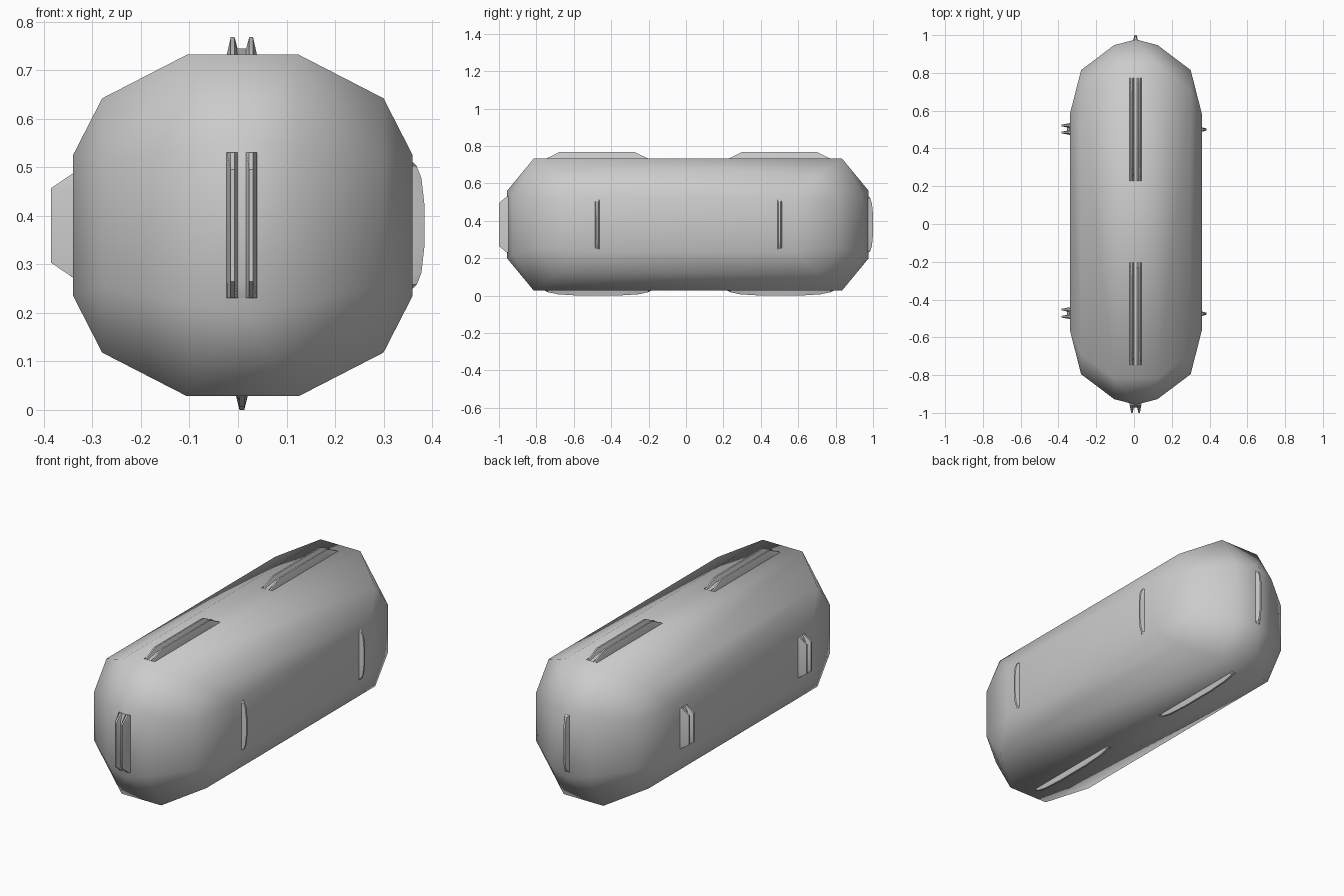
import bpy, bmesh, math
from mathutils import Vector

if "Cube" in bpy.data.objects:
    bpy.data.objects.remove(bpy.data.objects["Cube"])

CENTRE = Vector((0.01, 0.01, 0.38))


def finish(name, bm, angle):
    bmesh.ops.recalc_face_normals(bm, faces=bm.faces[:])
    mesh = bpy.data.meshes.new(name)
    bm.to_mesh(mesh)
    bm.free()
    ob = bpy.data.objects.new(name, mesh)
    bpy.context.collection.objects.link(ob)
    bpy.ops.object.select_all(action='DESELECT')
    ob.select_set(True)
    bpy.context.view_layer.objects.active = ob
    if angle is None:
        bpy.ops.object.shade_smooth()
    else:
        bpy.ops.object.shade_smooth_by_angle(angle=math.radians(angle))
    return ob


# Faceted capsule body: one corner mirrored to all eight, then hulled
corner = [(0.35, 0.57, 0.145), (0.29, 0.70, 0.262), (0.29, 0.805, 0.125),
          (0.115, 0.825, 0.352), (0.115, 0.937, 0.16), (0, 0.967, 0.18)]
points = {(x * sx, y * sy, z * sz) for x, y, z in corner
          for sx in (-1, 1) for sy in (-1, 1) for sz in (-1, 1)}
bm = bmesh.new()
for p in sorted(points):
    bm.verts.new(CENTRE + Vector(p))
bmesh.ops.convex_hull(bm, input=bm.verts[:])
bmesh.ops.dissolve_limit(bm, angle_limit=math.radians(1),
                         verts=bm.verts[:], edges=bm.edges[:])
finish("body", bm, None)


def rail(name, origin, out, along, profile, stations, height):
    """Loft a (width, height) profile; stations are (distance, height factor)."""
    out, along, origin = Vector(out), Vector(along), Vector(origin)
    side = out.cross(along)
    bm = bmesh.new()
    rings = []
    for t, k in stations:
        ring = []
        for w, h in profile:
            rise = h * height
            # the taper cuts off the crest and leaves the root buried
            rise = min(rise, k * height)
            ring.append(bm.verts.new(origin + side * w + out * rise + along * t))
        rings.append(ring)
    n = len(profile)
    for a, b in zip(rings, rings[1:]):
        for i in range(n):
            j = (i + 1) % n
            bm.faces.new((a[i], a[j], b[j], b[i]))
    bm.faces.new(rings[0])
    bm.faces.new(rings[-1])
    finish(name, bm, 30)


# Forked slot rail and single tongue rail cross-sections
SLOT = [(-0.032, -0.4), (-0.031, 0), (-0.023, 1), (-0.015, 1), (-0.009, 0.35),
        (0.009, 0.35), (0.015, 1), (0.023, 1), (0.031, 0), (0.032, -0.4)]
TONGUE = [(-0.014, -0.4), (-0.012, 0), (-0.005, 1), (0.005, 1), (0.012, 0), (0.014, -0.4)]


def slot(name, origin, out, along, half, top, height):
    rail(name, origin, out, along, SLOT,
         [(-half, 0.02), (-top, 1), (top, 1), (half, 0.02)], height)


def tongue(name, origin, out, along, half, height):
    curve = [(1, 0.02), (0.94, 0.35), (0.75, 0.75), (0.35, 1)]
    stations = [(-half * t, k) for t, k in curve]
    stations += [(half * t, k) for t, k in reversed(curve)]
    rail(name, origin, out, along, TONGUE, stations, height)


X, Y, Z = (1, 0, 0), (0, 1, 0), (0, 0, 1)
NX, NY, NZ = (-1, 0, 0), (0, -1, 0), (0, 0, -1)

# Two rails on every long side
for tag, y in (("front", -0.475), ("back", 0.5)):
    slot(f"top_slot_{tag}", (0.008, y, 0.732), Z, Y, 0.272, 0.2, 0.036)
    tongue(f"bottom_tongue_{tag}", (0.008, y + 0.005, 0.028), NZ, Y, 0.285, 0.028)
    slot(f"left_slot_{tag}", (-0.34, y + 0.003, 0.38), NX, Z, 0.107, 0.077, 0.045)
    tongue(f"right_tongue_{tag}", (0.36, y, 0.38), X, Z, 0.13, 0.024)

# One rail on each end
slot("end_slot", (0.008, -0.957, 0.38), NY, Z, 0.15, 0.115, 0.043)
tongue("end_tongue", (0.008, 0.977, 0.38), Y, Z, 0.15, 0.023)
